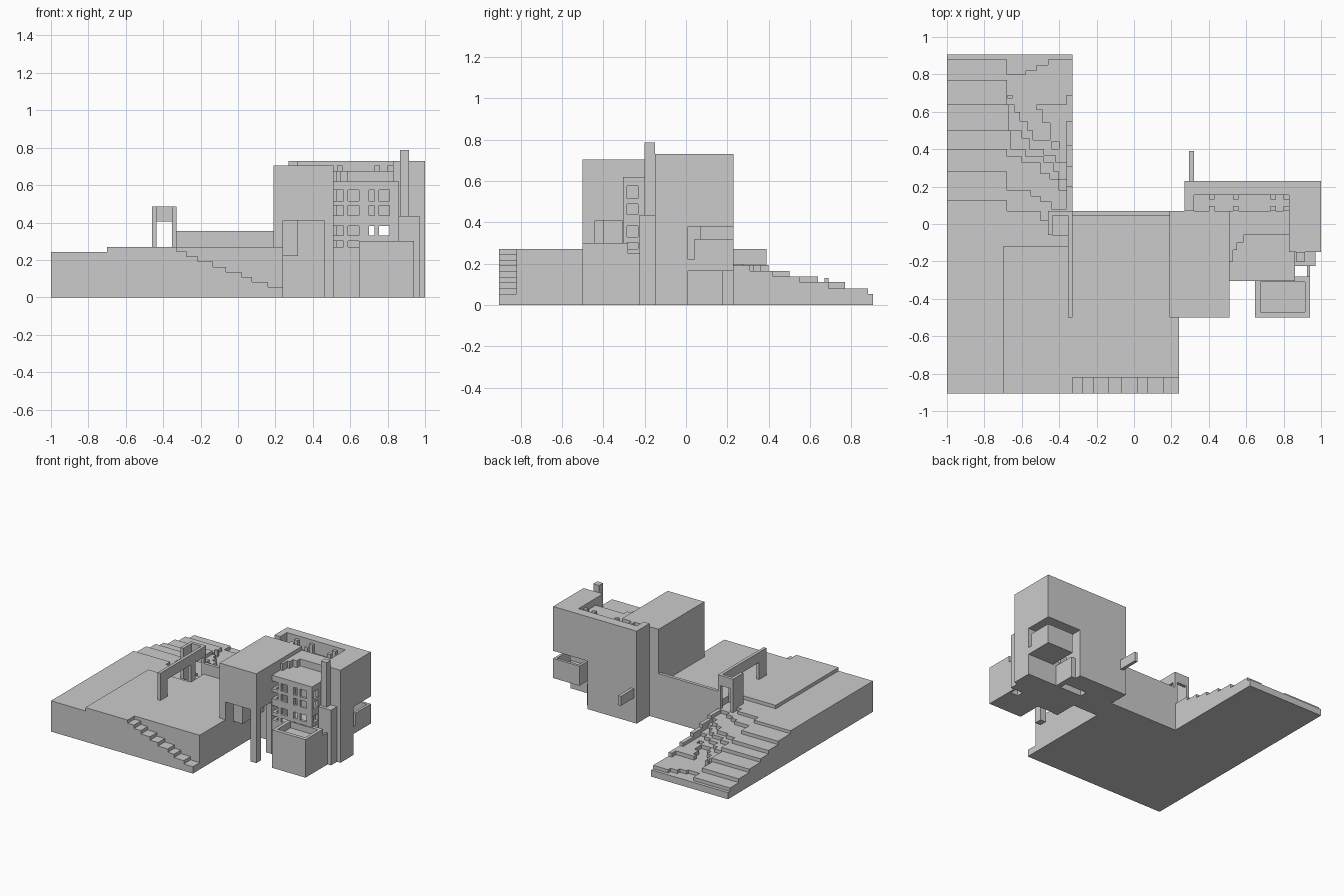
import bpy, bmesh


def prism(name, pts, z0, z1):
    """Extrude a plan polygon between two heights."""
    bm = bmesh.new()
    face = bm.faces.new([bm.verts.new((x, y, z0)) for x, y in pts])
    top = bmesh.ops.extrude_face_region(bm, geom=[face])["geom"]
    bmesh.ops.translate(bm, vec=(0, 0, z1 - z0),
                        verts=[v for v in top if isinstance(v, bmesh.types.BMVert)])
    bmesh.ops.recalc_face_normals(bm, faces=bm.faces)
    me = bpy.data.meshes.new(name)
    bm.to_mesh(me)
    bm.free()
    ob = bpy.data.objects.new(name, me)
    bpy.context.collection.objects.link(ob)
    return ob


def box(name, x0, x1, y0, y1, z0, z1):
    return prism(name, [(x0, y0), (x1, y0), (x1, y1), (x0, y1)], z0, z1)


def cut(ob, *spans):
    """Subtract boxes from an object and bake the result."""
    cutters = []
    for s in spans:
        c = box("cutter", *s)
        c.hide_render = True
        m = ob.modifiers.new("cut", "BOOLEAN")
        m.operation, m.solver, m.object = "DIFFERENCE", "EXACT", c
        cutters.append(c)
    bpy.context.view_layer.update()
    dg = bpy.context.evaluated_depsgraph_get()
    me = bpy.data.meshes.new_from_object(ob.evaluated_get(dg))
    ob.modifiers.clear()
    ob.data = me
    for c in cutters:
        bpy.data.objects.remove(c)


# West hillside: stacked contour terraces, stepped in plan
contours = [
    (.053, [(-1, .905)]),
    (.08, [(-1, .88), (-.70, .88), (-.68, .80), (-.58, .82), (-.52, .85), (-.46, .88)]),
    (.11, [(-1, .77), (-.68, .64), (-.64, .60), (-.61, .55), (-.57, .50), (-.54, .45), (-.44, .40)]),
    (.137, [(-1, .64), (-.67, .50), (-.60, .46), (-.56, .40), (-.48, .37), (-.42, .33)]),
    (.165, [(-1, .50), (-.66, .40), (-.58, .36), (-.48, .33), (-.43, .28), (-.40, .24)]),
    (.193, [(-1, .40), (-.68, .36), (-.60, .33), (-.50, .27), (-.45, .24), (-.40, .18)]),
    (.22, [(-1, .28), (-.68, .18), (-.55, .15), (-.50, .12), (-.44, .08)]),
    (.243, [(-1, .125), (-.68, .07), (-.50, .02), (-.46, -.06)]),
]
z = 0
for i, (top, line) in enumerate(contours):
    pts = [(-1, -.905)]
    pts.append(line[0])
    for (xa, ya), (xb, yb) in zip(line, line[1:]):
        pts += [(xb, ya), (xb, yb)]
    pts += [(-.33, pts[-1][1]), (-.33, -.905)]
    prism(f"hill_terrace_{i}", pts, z, top)
    z = top
box("upper_plaza", -.70, -.33, -.905, -.12, .243, .27)

# Stepped bank wall on the east edge of the hillside
y = .07
for i, (y1, top) in enumerate([(.20, .22), (.31, .193), (.42, .165), (.55, .137), (.69, .11), (.88, .08)]):
    box(f"bank_wall_{i}", -.36, -.33, y, y1, 0, top)
    y = y1
prism("hill_mound", [(-.52, .64), (-.36, .64), (-.36, .36), (-.40, .36), (-.40, .44),
                     (-.45, .44), (-.45, .54), (-.49, .54), (-.49, .61), (-.52, .61)], .08, .11)
box("hill_stone", -.675, -.65, .67, .69, .08, .13)

# Plaza podium, parapet and front stairs
box("plaza_podium", -.33, .24, -.82, .07, 0, .27)
box("plaza_parapet", -.33, .20, .045, .07, .27, .355)
x = -.33
for i, x1 in enumerate([-.275, -.215, -.135, -.065, .02, .075, .16, .24]):
    box(f"front_step_{i}", x, x1, -.905, -.82, 0, .245 - i * .0273)
    x = x1

# Gateway frame on the plaza
box("gate_beam_long", -.352, -.328, -.50, .07, .405, .485)
box("gate_beam_short", -.46, -.352, .045, .07, .405, .485)
box("gate_beam_return", -.46, -.436, -.06, .045, .405, .485)
box("gate_post_front", -.352, -.328, -.50, -.41, .27, .405)
box("gate_post_middle", -.352, -.328, -.12, -.06, .2, .405)
box("gate_post_corner", -.352, -.328, .045, .07, .2, .405)
box("gate_post_west", -.46, -.436, -.06, .07, .2, .405)

# Front tower raised over an open undercroft with one corner leg
tower = box("front_tower", .19, .51, -.50, .07, 0, .705)
cut(tower, (.24, .46, -.6, -.13, -.1, .41), (.45, .6, -.44, -.31, -.1, .41))
box("undercroft_beam", .24, .32, -.40, -.13, .22, .41)

# Rear wing with roof trench and open back corner
rear = prism("rear_wing", [(.27, .07), (.83, .07), (.83, -.15), (1, -.15), (1, .23), (.27, .23)], 0, .73)
cut(rear, (.32, .83, .0, .155, .63, .9), (.70, 1.2, .01, .4, -.1, .38))
for i, px in enumerate([.40, .53, .73, .80]):
    for j, py in enumerate([.07, .13]):
        box(f"roof_post_{i}_{j}", px, px + .03, py, py + .025, .62, .705)

# Window block: hollow room with rows of openings
block = box("window_block", .51, .86, -.305, .01, 0, .62)
cols = [(.51, .565), (.588, .648), (.70, .73), (.755, .81)]
rows = [(.27, .302), (.33, .382), (.437, .49), (.515, .575)]
cuts = [(.53, .84, -.285, -.02, .25, .60)]
for z0, z1 in rows:
    cuts += [(a, b, -.4, -.2, z0, z1) for a, b in cols]
    cuts.append((.8, .95, -.285, -.232, z0, z1))
for z0, z1 in [(.20, .25), (.27, .302), (.33, .382)]:
    cuts += [(a, b, -.1, .2, z0, z1) for a, b in cols[2:]]
cut(block, *cuts)
prism("stepped_roof_wall", [(.51, -.20), (.53, -.20), (.53, -.14), (.55, -.14), (.55, -.10), (.585, -.10),
                            (.585, -.06), (.83, -.06), (.83, .07), (.51, .07)], .60, .675)

# Front annex with a sunken roof
annex = box("front_annex", .648, .94, -.50, -.305, 0, .30)
cut(annex, (.675, .915, -.47, -.31, .25, .4))
box("annex_return", .86, .94, -.305, -.28, 0, .30)
box("annex_link", .925, .94, -.28, -.22, .0, .25)

# Chimney and its base
box("chimney_base", .86, .97, -.225, -.15, 0, .435)
box("chimney", .865, .915, -.20, -.15, .435, .787)

# Back corner balcony with parapets
balcony = box("corner_balcony", .77, 1, .01, .23, .165, .32)
cut(balcony, (.7, 1.1, 0, .04, .22, .5), (.79, .98, .0, .21, .22, .5))
box("balcony_pier", .70, .74, .01, .18, 0, .165)

# Rear spout
box("rear_spout", .295, .32, .20, .39, .195, .27)
